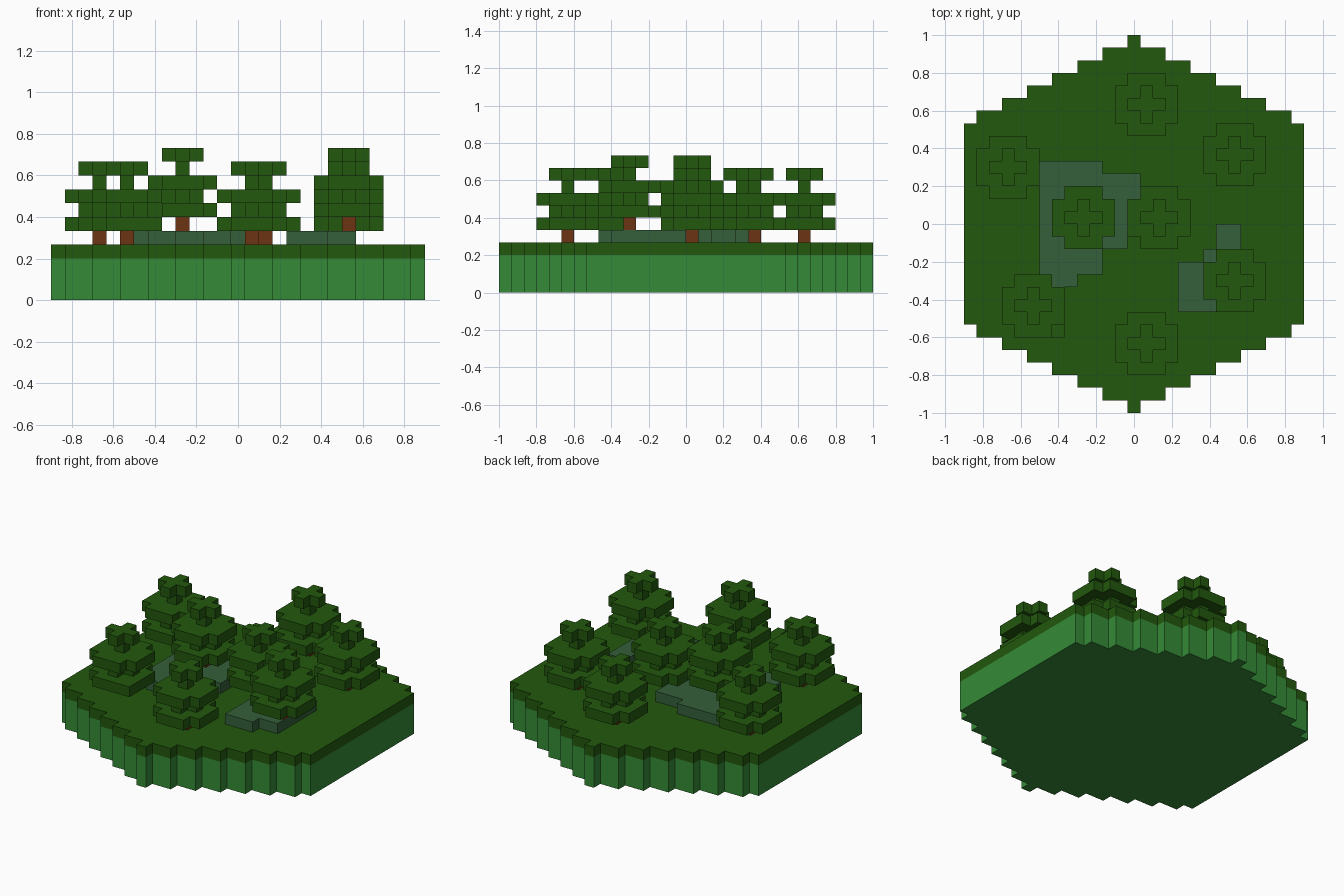
import bpy, bmesh
from mathutils import Vector

U = 1 / 15  # block size

cube = bpy.data.objects.get("Cube")
if cube:
    bpy.data.objects.remove(cube, do_unlink=True)


def material(name, rgb):
    m = bpy.data.materials.new(name)
    m.use_nodes = True
    m.diffuse_color = (*rgb, 1)
    m.node_tree.nodes["Principled BSDF"].inputs["Base Color"].default_value = (*rgb, 1)
    return m


leaf_green = material("leaf green", (0.016, 0.098, 0.004))
soil_green = material("bright green", (0.035, 0.26, 0.038))
stone_grey = material("stone grey green", (0.034, 0.115, 0.042))
bark_brown = material("bark brown", (0.15, 0.036, 0.007))


def blocks(name, cells, mat):
    """Outer skin of a set of grid blocks, merged into flat faces."""
    bm = bmesh.new()
    for c in cells:
        centre = Vector((c[0], c[1] + 0.5, c[2] + 0.5))
        for axis in range(3):
            for sign in (-1, 1):
                near = list(c)
                near[axis] += sign
                if tuple(near) in cells:
                    continue
                n, a, b = Vector(), Vector(), Vector()
                n[axis] = sign / 2
                a[(axis + 1) % 3] = 0.5
                b[(axis + 2) % 3] = sign / 2
                quad = (-a - b, a - b, a + b, b - a)
                bm.faces.new([bm.verts.new((centre + n + q) * U) for q in quad])
    bmesh.ops.remove_doubles(bm, verts=bm.verts, dist=U / 100)
    bmesh.ops.dissolve_limit(bm, angle_limit=0.01, verts=bm.verts, edges=bm.edges)
    mesh = bpy.data.meshes.new(name)
    bm.to_mesh(mesh)
    bm.free()
    mesh.materials.append(mat)
    obj = bpy.data.objects.new(name, mesh)
    bpy.context.collection.objects.link(obj)
    return obj


def box(i0, i1, j0, j1, k0, k1):
    return {(i, j, k) for i in range(i0, i1 + 1)
            for j in range(j0, j1 + 1) for k in range(k0, k1 + 1)}


def disc(x, y, z, r):
    """Square layer without its corners."""
    return {c for c in box(x - r, x + r, y - r, y + r, z, z)
            if r == 0 or abs(c[0] - x) + abs(c[1] - y) < 2 * r}


# Stepped hexagonal ground
def ground(k0, k1):
    cells = set()
    for j in range(15):
        half = min(13, 2 * (14 - j))
        cells |= box(-half, half, j, j, k0, k1) | box(-half, half, -1 - j, -1 - j, k0, k1)
    return cells


blocks("ground_base", ground(0, 2), soil_green)
blocks("ground_top", ground(3, 3), leaf_green)

# Raised stone patches
large = (box(-7, -3, -4, 4, 4, 4) | box(-2, 0, 2, 3, 4, 4)
         | box(-2, -1, -2, 1, 4, 4) | box(-6, -5, -5, -5, 4, 4))
small = (box(4, 5, -7, -4, 4, 4) | box(6, 6, -7, -7, 4, 4)
         | box(6, 8, -6, -3, 4, 4) | box(7, 8, -2, -1, 4, 4))
blocks("large_stone_patch", large, stone_grey)
blocks("small_stone_patch", small, stone_grey)

# Trees: those on stone stand one block higher
trees = [(1, 9), (8, 5), (-10, 4), (-4, 0), (2, 0), (8, -5), (1, -10), (-8, -7)]
for n, (x, y) in enumerate(trees, 1):
    z = 5 if (x, y, 4) in large | small else 4
    blocks(f"tree_trunk_{n}", {(x, y, z)}, bark_brown)
    crown = set()
    for level, radius in enumerate((2, 1, 2, 0, 1)):
        crown |= disc(x, y, z + 1 + level, radius)
    if n == len(trees):
        crown.add((x + 2, y - 2, z + 1))  # stray corner leaf
    blocks(f"tree_crown_{n}", crown, leaf_green)
